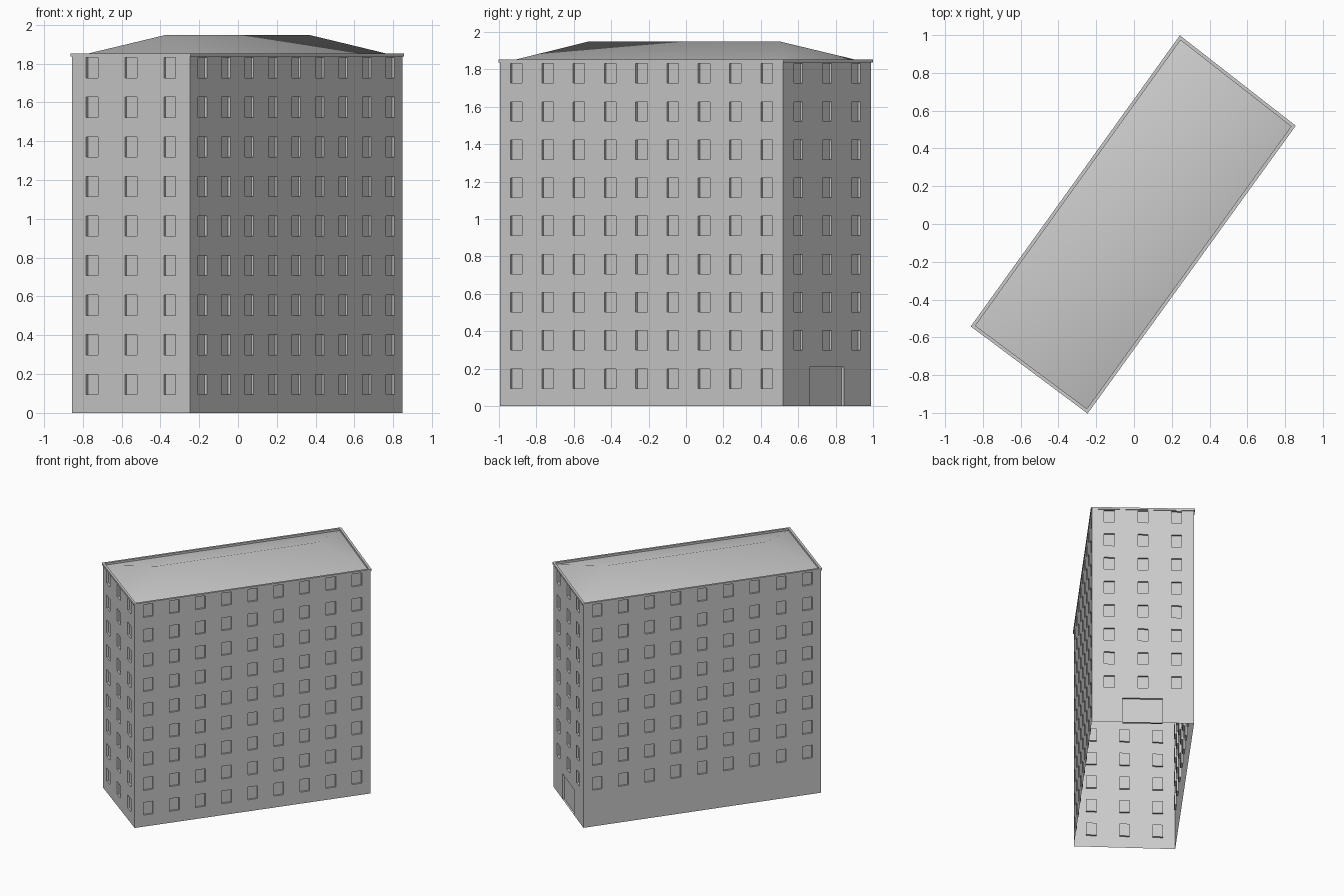
import bpy
import bmesh
from mathutils import Vector

if "Cube" in bpy.data.objects:
    bpy.data.objects.remove(bpy.data.objects["Cube"])

STOREYS, STOREY = 9, 0.204
SILL, HEAD = 0.095, 0.199
WALL_TOP, RIM_TOP, RIDGE_Z = 1.836, 1.852, 1.948
REVEAL = 0.015
WINDOW_WIDTH = 0.077
DOOR_TOP = 0.21

# Footprint corners, anticlockwise from the front corner
CORNERS = [Vector(p) for p in ((-0.247, -0.995, 0), (0.848, 0.519, 0),
                               (0.244, 0.990, 0), (-0.856, -0.541, 0))]


def make_material(name, colour):
    mat = bpy.data.materials.new(name)
    mat.use_nodes = True
    mat.diffuse_color = colour
    mat.node_tree.nodes["Principled BSDF"].inputs["Base Color"].default_value = colour
    return mat


GREY = make_material("plain grey", (0.6, 0.6, 0.6, 1))


def finish(bm, name, smooth=False):
    mesh = bpy.data.meshes.new(name)
    bmesh.ops.remove_doubles(bm, verts=bm.verts, dist=0.0001)
    for f in bm.faces:
        f.smooth = smooth
    bm.to_mesh(mesh)
    bm.free()
    mesh.materials.append(GREY)
    obj = bpy.data.objects.new(name, mesh)
    bpy.context.collection.objects.link(obj)
    return obj


def quad(bm, *points):
    bm.faces.new([bm.verts.new(p) for p in points])


def offset_corners(distance, z):
    """Footprint grown by a distance and lifted to z."""
    ring = []
    for i, p in enumerate(CORNERS):
        before, after = CORNERS[i - 1], CORNERS[(i + 1) % 4]
        out = (p - before).normalized() + (p - after).normalized()
        ring.append(p + out * distance + Vector((0, 0, z)))
    return ring


def build_wall(name, start, end, columns, margin, first_storey=0, door=None):
    """Flat wall with recessed windows, optionally a recessed door."""
    bm = bmesh.new()
    along = end - start
    inward = Vector((-along.y, along.x, 0)).normalized() * REVEAL

    def at(u, z, deep=False):
        return start + along * u + Vector((0, 0, z)) + (inward if deep else Vector())

    def panel(u0, u1, z0, z1, deep=False):
        quad(bm, at(u0, z0, deep), at(u1, z0, deep), at(u1, z1, deep), at(u0, z1, deep))

    def recess(u0, u1, z0, z1):
        panel(u0, u1, z0, z1, True)
        rim = [(u0, z0), (u1, z0), (u1, z1), (u0, z1)]
        for a, b in zip(rim, rim[1:] + rim[:1]):
            quad(bm, at(*a), at(*b), at(*b, True), at(*a, True))

    def band(z0, z1, openings):
        edge = 0
        for u0, u1 in openings:
            panel(edge, u0, z0, z1)
            recess(u0, u1, z0, z1)
            edge = u1
        panel(edge, 1, z0, z1)

    half = WINDOW_WIDTH / along.length / 2
    step = (1 - 2 * margin) / (columns - 1)
    windows = [(margin + i * step - half, margin + i * step + half) for i in range(columns)]

    level = 0
    if door:
        band(0, DOOR_TOP, [door])
        level = DOOR_TOP
    for storey in range(first_storey, STOREYS):
        z0, z1 = SILL + storey * STOREY, HEAD + storey * STOREY
        band(level, z0, [])
        band(z0, z1, windows)
        level = z1
    band(level, WALL_TOP, [])
    return finish(bm, name)


# Walls: open below
A, B, C, D = CORNERS
build_wall("right_long_wall", A, B, 9, 0.058)
build_wall("door_end_wall", B, C, 3, 0.172, first_storey=1, door=(0.30, 0.69))
build_wall("left_long_wall", C, D, 9, 0.058, first_storey=1)
build_wall("front_end_wall", D, A, 3, 0.172)

# Eaves rim: square section swept round the footprint
bm = bmesh.new()
section = [offset_corners(d, z) for d, z in ((0.006, WALL_TOP), (0.006, RIM_TOP),
                                             (-0.012, RIM_TOP), (-0.012, WALL_TOP))]
for k in range(4):
    low, high = section[k], section[(k + 1) % 4]
    for i in range(4):
        j = (i + 1) % 4
        quad(bm, low[i], low[j], high[j], high[i])
finish(bm, "eaves_rim")

# Shallow hipped roof sitting inside the rim
bm = bmesh.new()
a, b, c, d = offset_corners(-0.012, WALL_TOP)
near = Vector((-0.372, -0.525, RIDGE_Z))
far = Vector((0.367, 0.507, RIDGE_Z))
quad(bm, a, b, far, near)
quad(bm, c, d, near, far)
for tri in ((b, c, far), (d, a, near)):
    quad(bm, *tri)
finish(bm, "hipped_roof", smooth=True)
